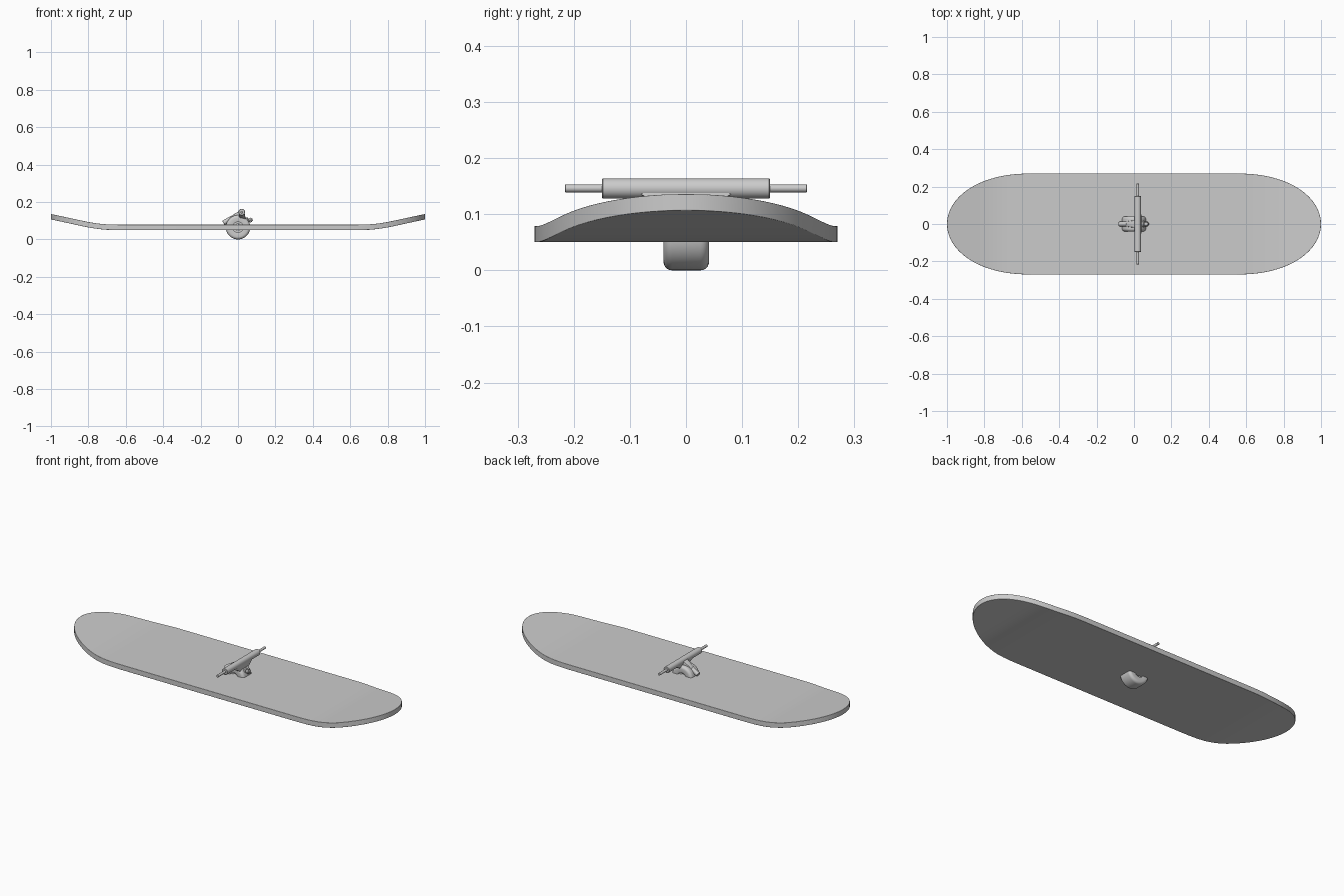
import bpy, bmesh, math
from mathutils import Vector

if "Cube" in bpy.data.objects:
    bpy.data.objects.remove(bpy.data.objects["Cube"])


def make(name, bm, angle=35):
    bmesh.ops.recalc_face_normals(bm, faces=bm.faces)
    me = bpy.data.meshes.new(name)
    bm.to_mesh(me)
    bm.free()
    ob = bpy.data.objects.new(name, me)
    bpy.context.collection.objects.link(ob)
    bpy.ops.object.select_all(action='DESELECT')
    ob.select_set(True)
    bpy.context.view_layer.objects.active = ob
    bpy.ops.object.shade_smooth_by_angle(angle=math.radians(angle))
    return ob


def lathe(name, profile, a, b, segs=32):
    """Spin (radius, distance) points about the line a -> b; radius 0 makes caps."""
    a, b = Vector(a), Vector(b)
    q = (b - a).to_track_quat('Z', 'Y')
    bm = bmesh.new()
    rings = []
    for r, d in profile:
        rings.append([bm.verts.new(a + q @ Vector((r * math.cos(k * math.tau / segs),
                      r * math.sin(k * math.tau / segs), d))) for k in range(segs)])
    for i in range(len(rings)):
        r0, r1 = rings[i], rings[(i + 1) % len(rings)]
        for k in range(segs):
            j = (k + 1) % segs
            bm.faces.new((r0[k], r0[j], r1[j], r1[k]))
    return make(name, bm)


def rod(name, a, b, r, segs=24, c=0.002):
    n = (Vector(b) - Vector(a)).length
    e = 0.0001
    return lathe(name, [(e, 0), (r - c, 0), (r, c), (r, n - c), (r - c, n), (e, n)], a, b, segs)


def hull(name, pts, bevel=0.004):
    bm = bmesh.new()
    for p in pts:
        bm.verts.new(p)
    res = bmesh.ops.convex_hull(bm, input=bm.verts)
    junk = [v for v in res['geom_interior'] if isinstance(v, bmesh.types.BMVert)]
    if junk:
        bmesh.ops.delete(bm, geom=junk, context='VERTS')
    bmesh.ops.dissolve_limit(bm, angle_limit=0.02, verts=bm.verts, edges=bm.edges)
    if bevel:
        bmesh.ops.bevel(bm, geom=bm.edges[:], offset=bevel, segments=2,
                        profile=0.5, affect='EDGES')
    return make(name, bm)


# deck: rounded outline with kicked-up ends
def rise(x):
    d = abs(x) - 0.65
    if d <= 0:
        return 0
    return 0.215 * (d * d / 0.34 if d < 0.17 else d - 0.085)


N = 20
half = []
for i in range(N + 1):
    t = i / N * math.pi / 2
    half.append((0.55 + 0.45 * math.sin(t) ** 0.909, 0.27 * math.cos(t)))
stations = [(-x, w) for x, w in reversed(half)] + half
outline = [(x, -w) for x, w in stations] + [(x, w) for x, w in reversed(stations[1:-1])]
M, S = len(outline), len(stations)
bm = bmesh.new()
low = [bm.verts.new((x, y, 0.05 + rise(x))) for x, y in outline]
top = [bm.verts.new((x, y, 0.079 + rise(x))) for x, y in outline]
for k in range(M):
    j = (k + 1) % M
    bm.faces.new((low[k], low[j], top[j], top[k]))
for row in (low, top):
    for i in range(S - 1):
        loop = [row[i], row[i + 1], row[(M - i - 1) % M], row[(M - i) % M]]
        bm.faces.new(list(dict.fromkeys(loop)))
deck = make("deck", bm, 40)
bev = deck.modifiers.new("rounded_edge", 'BEVEL')
bev.width, bev.segments = 0.007, 3
bev.limit_method, bev.angle_limit = 'ANGLE', math.radians(50)

# wheel: rounded tread, bearing seats and bore
side = [(0.018, 0.012), (0.028, 0.012), (0.028, 0.001), (0.031, 0.0), (0.050, 0.0)]
side += [(0.050 + 0.015 * math.sin(a), 0.015 - 0.015 * math.cos(a))
         for a in (math.pi / 2 * k / 6 for k in range(1, 7))]
profile = side + [(r, 0.081 - d) for r, d in reversed(side)]
lathe("wheel", profile, (0, -0.04, 0.065), (0, 0.041, 0.065), 48)

# axle and hanger bar
AX, AZ = 0.02, 0.146
rod("axle", (AX, -0.216, AZ), (AX, 0.216, AZ), 0.007, 20, 0.001)
rod("hanger_bar", (AX, -0.15, AZ), (AX, 0.15, AZ), 0.018, 28)

# hanger web tapering from the bar to the centre
web = []
for s in (-1, 1):
    web += [(AX - 0.014, s * 0.10, AZ), (AX + 0.014, s * 0.10, AZ),
            (AX - 0.014, s * 0.03, 0.112), (AX + 0.022, s * 0.03, 0.105)]
hull("hanger_web", web)

# pivot arm and its stub
arm = []
for s in (-1, 1):
    arm += [(AX - 0.005, s * 0.022, AZ + 0.012), (AX, s * 0.022, 0.115),
            (-0.045, s * 0.013, 0.120), (-0.038, s * 0.013, 0.098)]
hull("pivot_arm", arm)
rod("pivot_stub", (-0.035, 0, 0.113), (-0.078, 0, 0.088), 0.013, 20)

# bushing seat, kingpin and nut on a tilted line
A, D = Vector((0.0, 0, 0.088)), Vector((0.86, 0, 0.2)).normalized()
rod("kingpin", A, A + D * 0.080, 0.008, 16)
rod("hanger_ring", A + D * 0.022, A + D * 0.042, 0.028, 28, 0.004)
rod("bushing", A + D * 0.042, A + D * 0.058, 0.019, 24, 0.004)
rod("kingpin_nut", A + D * 0.060, A + D * 0.074, 0.014, 6, 0.001)
